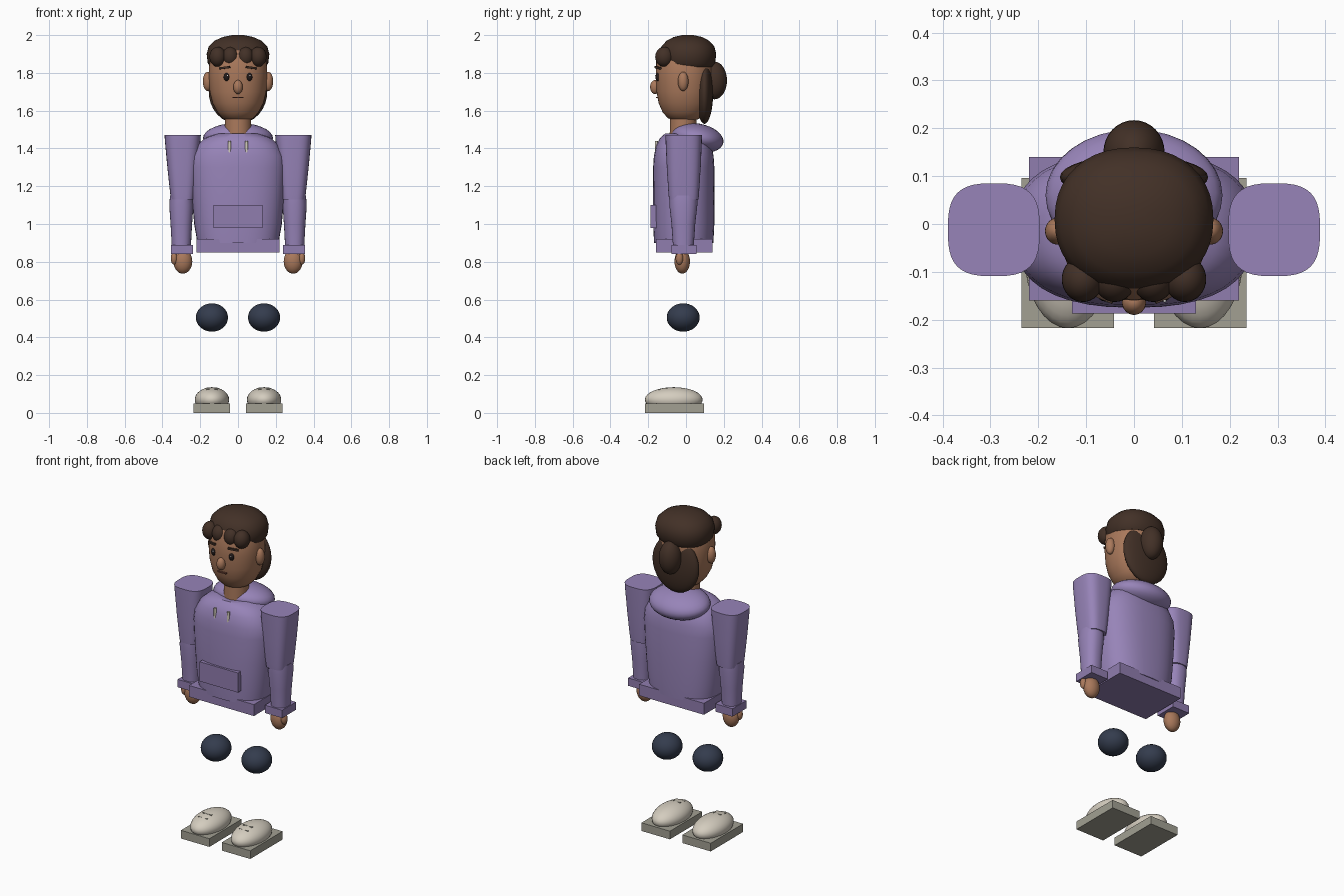
import bpy, bmesh, math
from mathutils import Matrix, Vector

cube = bpy.data.objects.get("Cube")
if cube:
    bpy.data.objects.remove(cube, do_unlink=True)


def material(name, rgb):
    m = bpy.data.materials.new(name)
    m.diffuse_color = (*rgb, 1)
    m.use_nodes = True
    bsdf = next(n for n in m.node_tree.nodes if n.type == 'BSDF_PRINCIPLED')
    bsdf.inputs["Base Color"].default_value = (*rgb, 1)
    return m


PURPLE = material("purple cloth", (0.31, 0.23, 0.48))
RIB = material("purple trim", (0.28, 0.205, 0.43))
SKIN = material("warm skin", (0.40, 0.19, 0.105))
HAIR = material("dark brown hair", (0.055, 0.03, 0.02))
NAVY = material("navy cloth", (0.034, 0.045, 0.075))
CREAM = material("cream", (0.66, 0.61, 0.52))
SOLE = material("grey sole", (0.36, 0.35, 0.29))
EYE = material("eye black", (0.015, 0.01, 0.01))
WHITE = material("eye white", (0.85, 0.85, 0.85))
LIP = material("lip brown", (0.2, 0.07, 0.045))


def finish(name, bm, mat, smooth=True):
    bmesh.ops.recalc_face_normals(bm, faces=bm.faces)
    me = bpy.data.meshes.new(name)
    bm.to_mesh(me)
    bm.free()
    ob = bpy.data.objects.new(name, me)
    bpy.context.collection.objects.link(ob)
    me.materials.append(mat)
    if smooth:
        bpy.ops.object.select_all(action='DESELECT')
        ob.select_set(True)
        bpy.context.view_layer.objects.active = ob
        bpy.ops.object.shade_smooth_by_angle(angle=math.radians(40))
    return ob


def ellipsoid(name, centre, radii, mat, tilt=0, seg=32):
    bm = bmesh.new()
    bmesh.ops.create_uvsphere(bm, u_segments=seg, v_segments=seg // 2, radius=1)
    bm.transform(Matrix.Translation(centre) @ Matrix.Rotation(tilt, 4, 'X')
                 @ Matrix.Diagonal((*radii, 1)))
    return finish(name, bm, mat)


def box(name, low, high, mat, roll=0, turn=0):
    low, high = Vector(low), Vector(high)
    bm = bmesh.new()
    bmesh.ops.create_cube(bm, size=1)
    bm.transform(Matrix.Translation((low + high) / 2) @ Matrix.Rotation(turn, 4, 'Z')
                 @ Matrix.Rotation(roll, 4, 'Y') @ Matrix.Diagonal((*(high - low), 1)))
    return finish(name, bm, mat, False)


def loft(name, rings, mat, power=2, cx=0, cy=0, seg=40):
    """Stack superellipse rings given as (z, half width, half depth)."""
    bm = bmesh.new()
    loops = []
    for z, rx, ry in rings:
        loop = []
        for i in range(seg):
            a = math.tau * i / seg
            c, s = math.cos(a), math.sin(a)
            x = math.copysign(abs(c) ** (2 / power), c) * rx
            y = math.copysign(abs(s) ** (2 / power), s) * ry
            loop.append(bm.verts.new((cx + x, cy + y, z)))
        loops.append(loop)
    for a, b in zip(loops, loops[1:]):
        for i in range(seg):
            j = (i + 1) % seg
            bm.faces.new((a[i], a[j], b[j], b[i]))
    bm.faces.new(loops[0])
    bm.faces.new(loops[-1])
    return finish(name, bm, mat)


# Hooded top
loft("torso", [(0.9, 0.215, 0.157), (1.0, 0.232, 0.162), (1.15, 0.245, 0.163),
               (1.3, 0.254, 0.162), (1.36, 0.248, 0.158), (1.42, 0.215, 0.145),
               (1.455, 0.175, 0.125), (1.478, 0.11, 0.1)], PURPLE, 2.5, cy=-0.012)
box("hem", (-0.22, -0.16, 0.85), (0.22, 0.14, 0.92), RIB)
box("pocket", (-0.13, -0.187, 0.98), (0.13, -0.14, 1.1), RIB)
ellipsoid("hood", (0, 0.06, 1.455), (0.185, 0.14, 0.077), PURPLE, tilt=-0.18)

# Neck and head
loft("neck", [(1.44, 0.072, 0.072), (1.62, 0.068, 0.068)], SKIN, cy=-0.015)
loft("head", [(1.545, 0.045, 0.05), (1.56, 0.08, 0.085), (1.59, 0.108, 0.113),
              (1.64, 0.135, 0.135), (1.7, 0.15, 0.146), (1.78, 0.156, 0.15),
              (1.86, 0.152, 0.148), (1.92, 0.125, 0.125)], SKIN, 2.15, cy=-0.01)
ellipsoid("nose", (0, -0.164, 1.725), (0.025, 0.026, 0.037), SKIN)
box("mouth", (-0.028, -0.159, 1.666), (0.028, -0.145, 1.673), LIP)

# Hair
loft("hair_cap", [(1.83, 0.145, 0.13), (1.85, 0.16, 0.144), (1.9, 0.166, 0.15),
                  (1.94, 0.155, 0.14), (1.97, 0.125, 0.113), (1.99, 0.08, 0.075),
                  (2.0, 0.03, 0.03)], HAIR, 2.2, cy=0.01)
ellipsoid("back_hair", (0, 0.098, 1.7), (0.155, 0.046, 0.17), HAIR)
ellipsoid("hair_bun", (0, 0.15, 1.76), (0.064, 0.067, 0.1), HAIR)
for i, x in enumerate((-0.107, -0.04, 0.04, 0.107)):
    ellipsoid(f"fringe_curl_{i + 1}", (x, -0.115, 1.885), (0.044, 0.048, 0.053), HAIR)

for s, side in ((1, "left"), (-1, "right")):
    def span(name, a, b, y, z, mat, **kw):
        x = sorted((a * s, b * s))
        return box(f"{side}_{name}", (x[0], y[0], z[0]), (x[1], y[1], z[1]), mat, **kw)

    # Face details
    ellipsoid(f"{side}_ear", (0.16 * s, -0.015, 1.755), (0.026, 0.028, 0.051), SKIN)
    ellipsoid(f"{side}_eye", (0.06 * s, -0.148, 1.778), (0.016, 0.014, 0.022), EYE, seg=16)
    ellipsoid(f"{side}_eye_glint", (0.06 * s + 0.004, -0.161, 1.786),
              (0.004, 0.003, 0.004), WHITE, seg=8)
    span("eyebrow", 0.04, 0.1, (-0.156, -0.136), (1.822, 1.833), HAIR,
         roll=0.12 * s, turn=0.4 * s)

    # Drawstring
    loft(f"{side}_drawstring", [(1.375, 0.008, 0.008), (1.44, 0.008, 0.008)],
         CREAM, cx=0.045 * s, cy=-0.157, seg=12)

    # Sleeve, cuff and hand
    loft(f"{side}_upper_sleeve", [(1.13, 0.062, 0.078), (1.16, 0.066, 0.081),
                                  (1.3, 0.081, 0.09), (1.44, 0.094, 0.096),
                                  (1.47, 0.096, 0.097)], PURPLE, 3,
         cx=0.293 * s, cy=-0.012)
    loft(f"{side}_lower_sleeve", [(0.87, 0.05, 0.054), (1.0, 0.057, 0.063),
                                  (1.1, 0.064, 0.074), (1.15, 0.06, 0.074)], PURPLE, 2.3,
         cx=0.3 * s, cy=-0.014)
    span("cuff", 0.237, 0.354, (-0.078, 0.055), (0.842, 0.89), RIB)
    ellipsoid(f"{side}_hand", (0.292 * s, -0.02, 0.802), (0.05, 0.041, 0.065), SKIN)
    ellipsoid(f"{side}_thumb", (0.338 * s, -0.035, 0.818), (0.018, 0.02, 0.034), SKIN)

    # Knee and shoe
    ellipsoid(f"{side}_knee", (0.138 * s, -0.015, 0.505), (0.085, 0.087, 0.075), NAVY)
    span("sole", 0.042, 0.235, (-0.217, 0.096), (0, 0.05), SOLE)
    ellipsoid(f"{side}_shoe", (0.138 * s, -0.065, 0.07), (0.091, 0.153, 0.066), CREAM)
    for i, y in enumerate((-0.14, -0.1)):
        span(f"lace_{i + 1}", 0.108, 0.168, (y - 0.005, y + 0.005),
             (0.118 + 0.008 * i, 0.126 + 0.008 * i), SOLE)
